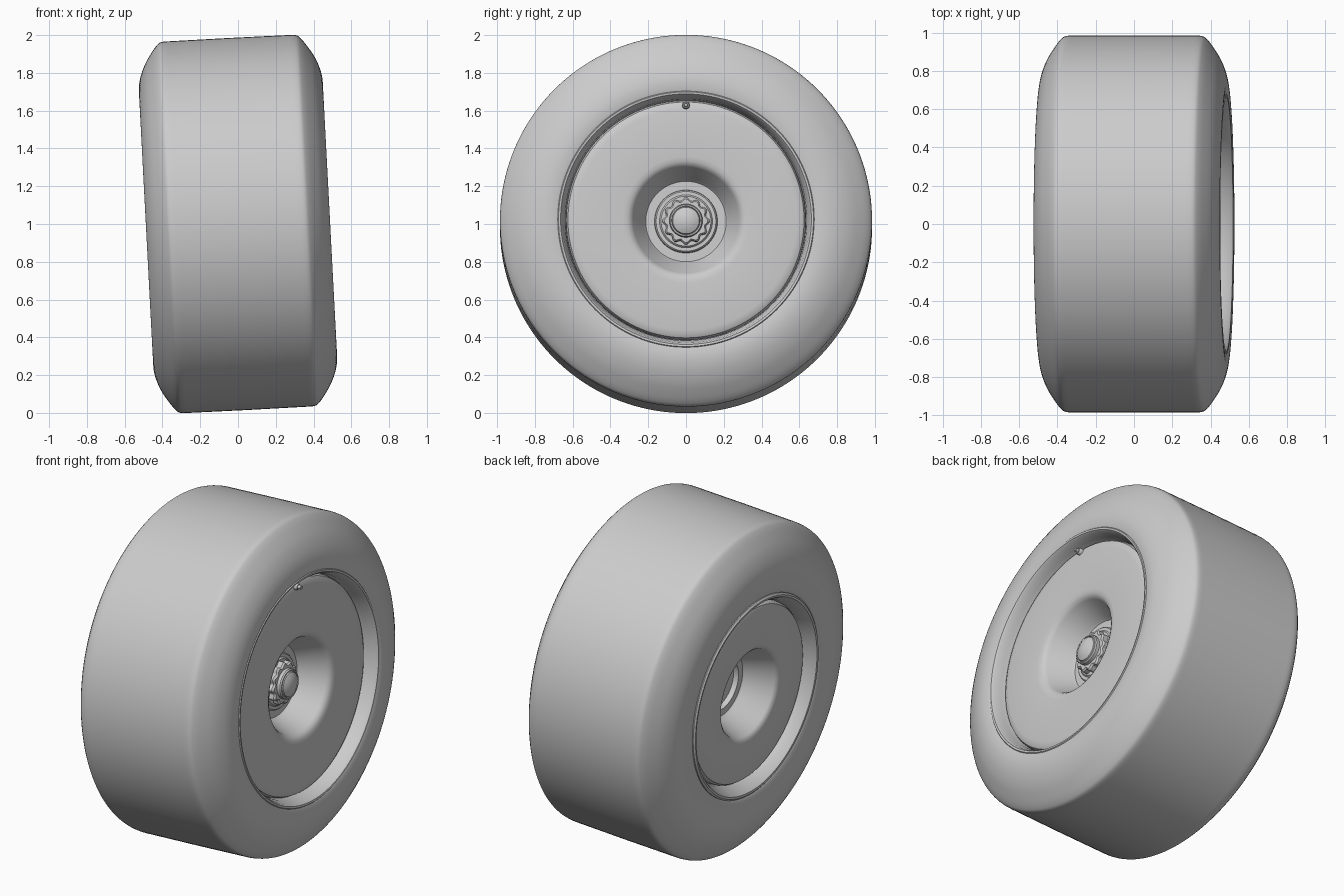
import bpy, bmesh, math
from mathutils import Matrix, Vector

CAMBER = Matrix.Translation((0, 0, 1)) @ Matrix.Rotation(math.radians(-3), 4, 'Y')


def finish(name, bm, angle=30):
    bmesh.ops.remove_doubles(bm, verts=bm.verts, dist=1e-5)
    bmesh.ops.recalc_face_normals(bm, faces=bm.faces)
    mesh = bpy.data.meshes.new(name)
    bm.to_mesh(mesh)
    bm.free()
    ob = bpy.data.objects.new(name, mesh)
    bpy.context.collection.objects.link(ob)
    ob.matrix_world = CAMBER
    bpy.ops.object.select_all(action='DESELECT')
    ob.select_set(True)
    bpy.context.view_layer.objects.active = ob
    bpy.ops.object.shade_smooth_by_angle(angle=math.radians(angle))
    return ob


def smooth_path(pts, n=4):
    """Catmull-Rom curve through the profile points."""
    p = [Vector(q) for q in [pts[0]] + pts + [pts[-1]]]
    out = []
    for a, b, c, d in zip(p, p[1:], p[2:], p[3:]):
        for i in range(n):
            t = i / n
            out.append(0.5 * (2 * b + (c - a) * t + (2 * a - 5 * b + 4 * c - d) * t**2
                              + (3 * b - a - 3 * c + d) * t**3))
    return out + [p[-1]]


def lathe(name, pts, seg=128, wave=0.0, lobes=12, centre=(0, 0), angle=30):
    """Spin (axial, radius) points round the axle; wave scallops the rim."""
    bm = bmesh.new()
    rings = []
    for a, r in pts:
        ring = []
        for i in range(seg):
            t = 2 * math.pi * i / seg
            rr = r * (1 + wave * math.cos(lobes * t))
            ring.append(bm.verts.new((a, centre[0] + rr * math.sin(t), centre[1] + rr * math.cos(t))))
        rings.append(ring)
    for r0, r1 in zip(rings, rings[1:]):
        for i in range(seg):
            j = (i + 1) % seg
            bm.faces.new((r0[i], r0[j], r1[j], r1[i]))
    return finish(name, bm, angle)


# Slick tyre: half section mirrored, inner bead reaches further in
shoulder = [(0.30, 0.985), (0.355, 0.983), (0.382, 0.965), (0.415, 0.922),
            (0.45, 0.865), (0.476, 0.80), (0.487, 0.74), (0.484, 0.69)]
outer = smooth_path(shoulder + [(0.475, 0.672), (0.45, 0.668)])
inner = smooth_path(shoulder + [(0.478, 0.64), (0.468, 0.605), (0.45, 0.595)])
lathe("tyre", [(-a, r) for a, r in reversed(inner)] + [(0, 0.986)] + [tuple(p) for p in outer], 160)

# Rim with a lip on each side and a hidden barrel
lathe("rim", [(0.455, 0.68), (0.478, 0.682), (0.486, 0.675), (0.484, 0.664), (0.472, 0.655),
              (0.45, 0.65), (0.43, 0.64), (0.36, 0.634), (0.30, 0.58), (-0.36, 0.53),
              (-0.42, 0.545), (-0.445, 0.56), (-0.465, 0.57), (-0.478, 0.58),
              (-0.48, 0.592), (-0.472, 0.602), (-0.45, 0.602)], 128, angle=40)

# Outer dished cover with a central cone
lathe("outer_cover", [(0.37, 0.636), (0.395, 0.633), (0.411, 0.625), (0.419, 0.61), (0.423, 0.585),
                      (0.426, 0.45), (0.426, 0.335), (0.423, 0.31), (0.414, 0.293), (0.398, 0.28),
                      (0.265, 0.224), (0.25, 0.213), (0.25, 0.0)])

# Inner cover, same idea but smaller
lathe("inner_cover", [(-0.37, 0.54), (-0.405, 0.535), (-0.422, 0.523), (-0.43, 0.50), (-0.433, 0.40),
                      (-0.433, 0.295), (-0.428, 0.275), (-0.415, 0.26), (-0.26, 0.20), (-0.25, 0.19),
                      (-0.25, 0.15), (-0.22, 0.145), (-0.22, 0.0)])

# Hub flange, scalloped wheel nut and domed axle cap
lathe("hub_flange", [(0.25, 0.167), (0.268, 0.165), (0.275, 0.158), (0.275, 0.14), (0.285, 0.132), (0.285, 0.0)])
lathe("wheel_nut", [(0.28, 0.117), (0.315, 0.117), (0.325, 0.108), (0.325, 0.0)], 144, wave=0.07)
lathe("axle_cap", [(0.32, 0.088), (0.345, 0.088), (0.352, 0.083), (0.352, 0.076), (0.345, 0.074),
                   (0.355, 0.07), (0.365, 0.05), (0.372, 0.025), (0.374, 0.0)], 64)

# Tyre valve at the top of the rim
lathe("valve", [(0.39, 0.02), (0.435, 0.02), (0.442, 0.016), (0.442, 0.011),
                (0.46, 0.011), (0.463, 0.008), (0.463, 0.0)], 24, centre=(0, 0.607))
